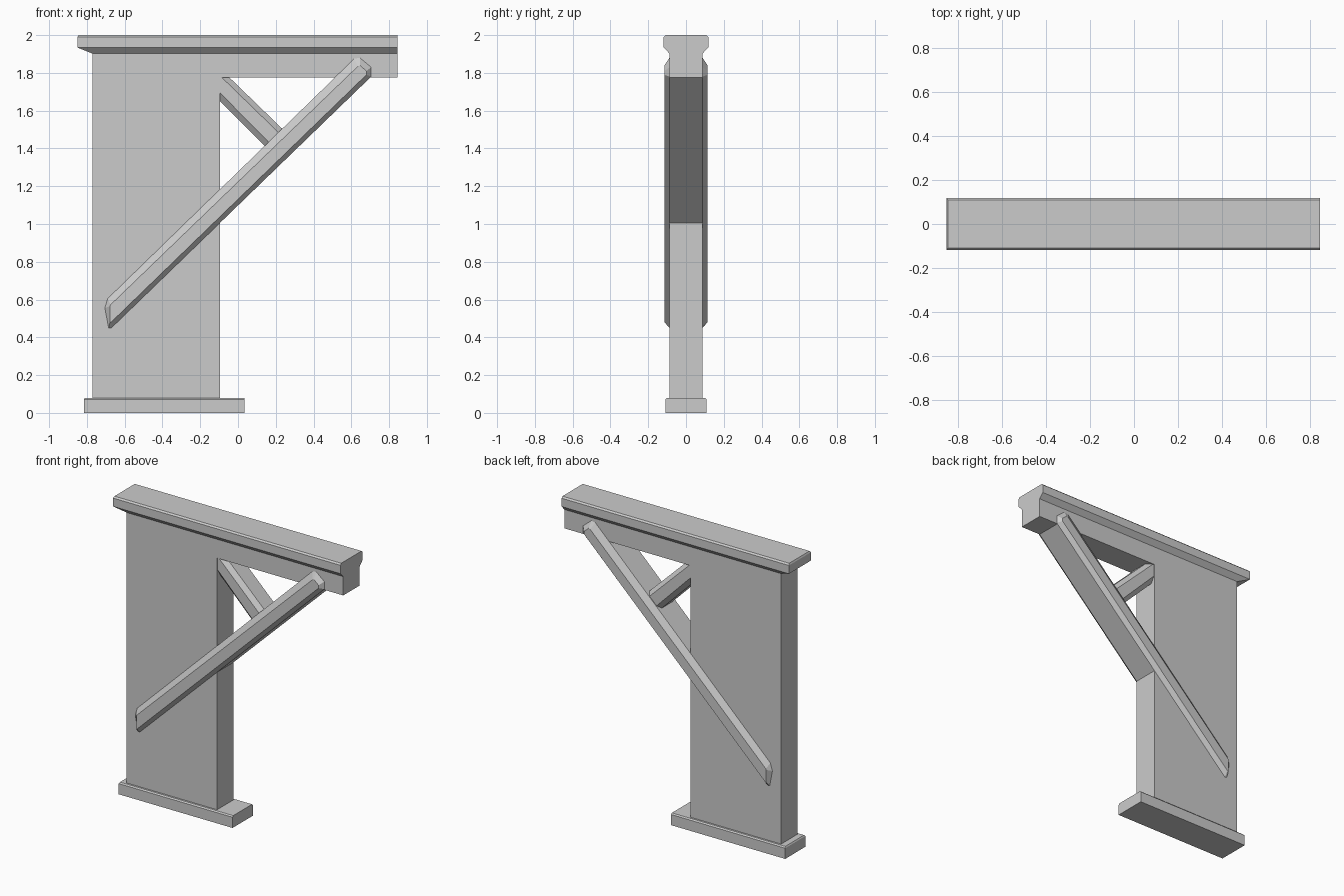
import bpy
import bmesh

cube = bpy.data.objects.get("Cube")
if cube:
    bpy.data.objects.remove(cube, do_unlink=True)

grey = bpy.data.materials.new("plain_grey")
grey.use_nodes = True
GREY = (0.6, 0.6, 0.6, 1)
grey.diffuse_color = GREY
grey.node_tree.nodes["Principled BSDF"].inputs["Base Color"].default_value = GREY


def loft(name, rings):
    """Join equal-length rings of points with side faces and cap both ends."""
    bm = bmesh.new()
    loops = [[bm.verts.new(p) for p in ring] for ring in rings]
    n = len(loops[0])
    for a, b in zip(loops, loops[1:]):
        for i in range(n):
            j = (i + 1) % n
            bm.faces.new((a[i], a[j], b[j], b[i]))
    bm.faces.new(loops[0])
    bm.faces.new(loops[-1])
    bmesh.ops.recalc_face_normals(bm, faces=bm.faces)
    mesh = bpy.data.meshes.new(name)
    bm.to_mesh(mesh)
    bm.free()
    mesh.materials.append(grey)
    obj = bpy.data.objects.new(name, mesh)
    bpy.context.collection.objects.link(obj)
    return obj


def at_y(outline, y):
    return [(x, y, z) for x, z in outline]


def rect(x0, x1, half, z):
    return [(x0, -half, z), (x1, -half, z), (x1, half, z), (x0, half, z)]


def chamfered_beam(name, outer, inner, half, depth):
    """Outline in x and z, narrowing to the inner outline on both faces."""
    loft(name, [at_y(inner, -half), at_y(outer, depth - half),
                at_y(outer, half - depth), at_y(inner, half)])


# Wall panel and overhanging lintel in one piece
LEFT, RIGHT, POST, HALF = -0.77, 0.845, -0.095, 0.087
wall = [(LEFT, 0.04), (POST, 0.04), (POST, 1.775), (RIGHT, 1.775),
        (RIGHT, 1.92), (LEFT, 1.92)]
loft("wall_and_lintel", [at_y(wall, -HALF), at_y(wall, HALF)])

# Base block with eased top edges
loft("base", [rect(-0.815, 0.035, 0.108, 0), rect(-0.815, 0.035, 0.108, 0.072),
              rect(-0.81, 0.035, 0.1, 0.08)])

# Top cap, sloping in underneath on three sides and cut flush at the right
loft("top_cap", [rect(LEFT, RIGHT, HALF, 1.902), rect(-0.85, RIGHT, 0.118, 1.934),
                 rect(-0.85, RIGHT, 0.118, 1.99), rect(-0.845, RIGHT, 0.108, 2)])

# Long diagonal brace passing through the wall
brace_outer = [(-0.705, 0.555), (-0.685, 0.45), (-0.67, 0.45), (0.705, 1.78),
               (0.705, 1.83), (0.645, 1.88), (0.615, 1.875), (-0.69, 0.605)]
brace_inner = [(-0.677, 0.565), (-0.677, 0.48), (-0.67, 0.482), (0.68, 1.79),
               (0.68, 1.81), (0.645, 1.84), (0.635, 1.835), (-0.675, 0.572)]
chamfered_beam("diagonal_brace", brace_outer, brace_inner, 0.114, 0.027)

# Short strut between the inner corner and the brace
strut_outer = [(-0.14, 1.695), (0.18, 1.375), (0.28, 1.46), (-0.05, 1.78), (-0.14, 1.78)]
strut_inner = [(-0.14, 1.74), (0.2, 1.395), (0.26, 1.44), (-0.09, 1.78), (-0.14, 1.78)]
chamfered_beam("corner_strut", strut_outer, strut_inner, 0.082, 0.027)
